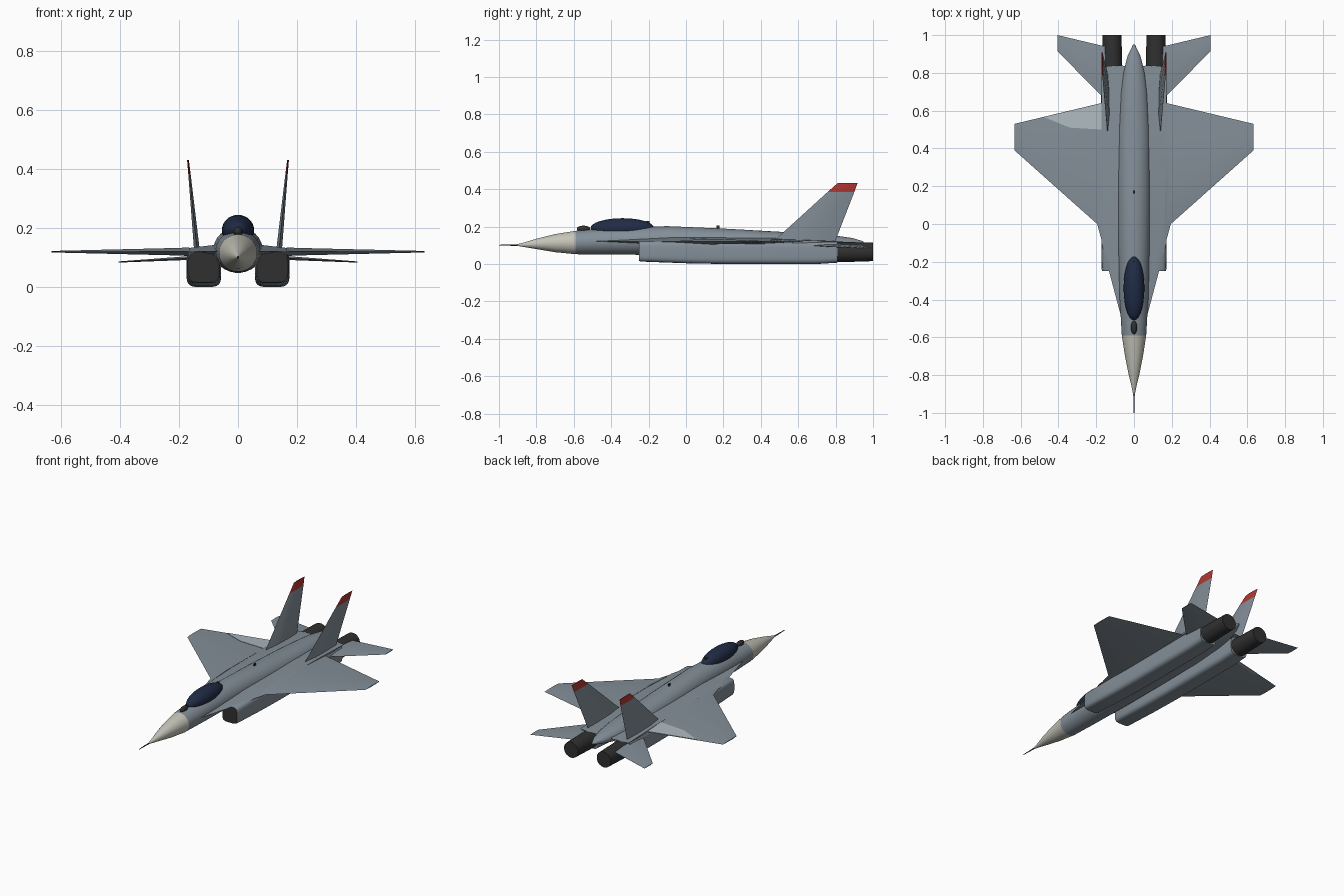
import bpy, bmesh, math
from mathutils import Vector, Matrix

cube = bpy.data.objects.get("Cube")
if cube:
    bpy.data.objects.remove(cube, do_unlink=True)


def material(name, rgb):
    m = bpy.data.materials.new(name)
    m.use_nodes = True
    m.diffuse_color = (*rgb, 1)
    bsdf = next(n for n in m.node_tree.nodes if n.type == 'BSDF_PRINCIPLED')
    bsdf.inputs["Base Color"].default_value = (*rgb, 1)
    bsdf.inputs["Roughness"].default_value = 0.6
    return m


GREY = material("hull grey", (0.23, 0.275, 0.315))
LIGHT = material("light grey", (0.42, 0.48, 0.52))
CREAM = material("radome cream", (0.56, 0.55, 0.48))
NAVY = material("canopy navy", (0.014, 0.025, 0.06))
RED = material("fin tip red", (0.45, 0.04, 0.035))
DARK = material("dark metal", (0.03, 0.03, 0.03))


def finish(name, bm, mats, rule=None, angle=35):
    """Turn a bmesh into an object, colour faces by rule, smooth soft edges."""
    bmesh.ops.recalc_face_normals(bm, faces=bm.faces[:])
    bm.normal_update()
    if rule:
        for f in bm.faces:
            f.material_index = int(rule(f))
    mesh = bpy.data.meshes.new(name)
    for f in bm.faces:
        f.smooth = angle > 0
    bm.to_mesh(mesh)
    bm.free()
    for m in mats:
        mesh.materials.append(m)
    if angle:
        mesh.set_sharp_from_angle(angle=math.radians(angle))
    obj = bpy.data.objects.new(name, mesh)
    bpy.context.scene.collection.objects.link(obj)
    return obj


def loft(name, rings, mats, rule=None, angle=35):
    """Skin a row of closed rings and cap both ends."""
    bm = bmesh.new()
    rows = [[bm.verts.new(p) for p in ring] for ring in rings]
    n = len(rows[0])
    for a, b in zip(rows, rows[1:]):
        for i in range(n):
            j = (i + 1) % n
            bm.faces.new((a[i], a[j], b[j], b[i]))
    bm.faces.new(rows[0])
    bm.faces.new(rows[-1])
    return finish(name, bm, mats, rule, angle)


def section(x, y, z, rx, rz, n=28, power=2):
    """Superellipse ring across the y axis."""
    ring = []
    for i in range(n):
        a = 2 * math.pi * (i + 0.5) / n
        c, s = math.cos(a), math.sin(a)
        ring.append((x + rx * math.copysign(abs(c) ** (2 / power), c), y,
                     z + rz * math.copysign(abs(s) ** (2 / power), s)))
    return ring


def blade(name, side, sections, axis, mats, rule=None):
    """Thin aerofoil from (leading point, trailing point, thickness) sections."""
    mirror = Vector((side, 1, 1))
    rings = []
    for le, te, t in sections:
        le, te, up = Vector(le), Vector(te), Vector(axis) * t / 2
        a, b = le.lerp(te, 0.3), le.lerp(te, 0.7)
        ring = (le, a + up, b + up * 0.8, te, b - up * 0.8, a - up)
        rings.append([p * mirror for p in ring])
    return loft(name, rings, mats, rule, 20)


def ellipsoid(name, centre, radii, mat):
    bm = bmesh.new()
    bmesh.ops.create_uvsphere(
        bm, u_segments=28, v_segments=16, radius=1,
        matrix=Matrix.Translation(centre) @ Matrix.Diagonal((*radii, 1)))
    return finish(name, bm, [mat])


def box(name, centre, size, mat):
    bm = bmesh.new()
    bmesh.ops.create_cube(
        bm, size=1, matrix=Matrix.Translation(centre) @ Matrix.Diagonal((*size, 1)))
    return finish(name, bm, [mat], angle=0)


def body_ring(y, top, bottom, half_width):
    return section(0, y, (top + bottom) / 2, half_width, (top - bottom) / 2)


# Nose cone and probe
joint = (-0.59, 0.178, 0.052, 0.065)
nose = [(-0.91, 0.104, 0.098, 0.003), (-0.86, 0.117, 0.09, 0.013),
        (-0.8, 0.135, 0.08, 0.028), (-0.7, 0.16, 0.063, 0.048), joint]
loft("nose_cone", [body_ring(*s) for s in nose], [CREAM])
loft("nose_probe", [section(0, -1, 0.101, 0.002, 0.002, 8),
                    section(0, -0.88, 0.101, 0.005, 0.005, 8)], [DARK])

# Fuselage spine, tapering to a point between the engines
spine = [joint, (-0.4, 0.193, 0.05, 0.076), (-0.1, 0.203, 0.048, 0.084),
         (0.2, 0.19, 0.05, 0.086), (0.5, 0.173, 0.055, 0.084),
         (0.7, 0.161, 0.065, 0.071), (0.8, 0.152, 0.075, 0.058),
         (0.89, 0.139, 0.093, 0.034), (0.95, 0.121, 0.111, 0.005)]
loft("fuselage", [body_ring(*s) for s in spine], [GREY])

# Cockpit canopy, sensor ball and spine fittings
ellipsoid("canopy", (0, -0.34, 0.192), (0.055, 0.17, 0.053), NAVY)
ellipsoid("sensor_ball", (0, -0.548, 0.188), (0.016, 0.036, 0.017), DARK)
box("canopy_latch", (0, -0.205, 0.212), (0.012, 0.02, 0.034), DARK)
box("spine_antenna", (0, 0.17, 0.195), (0.008, 0.016, 0.02), DARK)

UP, OUT = (0, 0, 1), (1, 0, 0)
for side, label in ((1, "left"), (-1, "right")):
    # Blended shoulder with leading edge extension
    blade(label + "_shoulder", side, [
        ((0.03, -0.54, 0.122), (0.03, 0.83, 0.122), 0.05),
        ((0.066, -0.5, 0.122), (0.066, 0.84, 0.122), 0.045),
        ((0.172, -0.1, 0.12), (0.172, 0.83, 0.12), 0.024)], UP, [GREY])

    # Main wing
    blade(label + "_wing", side, [
        ((0.165, -0.11, 0.12), (0.165, 0.642, 0.12), 0.03),
        ((0.195, 0, 0.12), (0.195, 0.635, 0.12), 0.026),
        ((0.633, 0.39, 0.12), (0.633, 0.53, 0.12), 0.005)], UP, [GREY])

    # Tailplane
    blade(label + "_tailplane", side, [
        ((0.14, 0.645, 0.1), (0.14, 0.937, 0.1), 0.014),
        ((0.405, 0.915, 0.085), (0.405, 1, 0.085), 0.004)], UP, [GREY])

    # Canted fin with painted tip
    blade(label + "_fin", side, [
        ((0.138, 0.455, 0.11), (0.138, 0.793, 0.11), 0.02),
        ((0.165, 0.757, 0.385), (0.165, 0.9, 0.385), 0.008),
        ((0.17, 0.81, 0.432), (0.17, 0.917, 0.432), 0.006)],
        OUT, [GREY, RED], lambda f: f.calc_center_median().z > 0.386)

    # Engine nacelle with dark intake mouth
    x = 0.116 * side
    pod = [(-0.25, 0.068, 0.052, 0.052), (-0.24, 0.068, 0.055, 0.055),
           (0, 0.064, 0.058, 0.06), (0.2, 0.061, 0.059, 0.061),
           (0.7, 0.061, 0.059, 0.061), (0.81, 0.064, 0.058, 0.057)]
    loft(label + "_nacelle",
         [section(x, y, z, rx, rz, 32, 4.5) for y, z, rx, rz in pod],
         [GREY, DARK], lambda f: f.normal.y < -0.95)

    # Exhaust nozzle
    loft(label + "_nozzle", [section(x, 0.79, 0.064, 0.055, 0.055, 24),
                             section(x, 0.85, 0.064, 0.054, 0.054, 24),
                             section(x, 1, 0.065, 0.05, 0.05, 24)], [DARK])

# Light flap panel on the right wing
panel = [(-0.17, 0.5, 0.13), (-0.34, 0.51, 0.127),
         (-0.475, 0.565, 0.123), (-0.17, 0.638, 0.123)]
loft("right_flap_panel", [panel, [(x, y, z - 0.005) for x, y, z in panel]],
     [LIGHT], angle=0)
